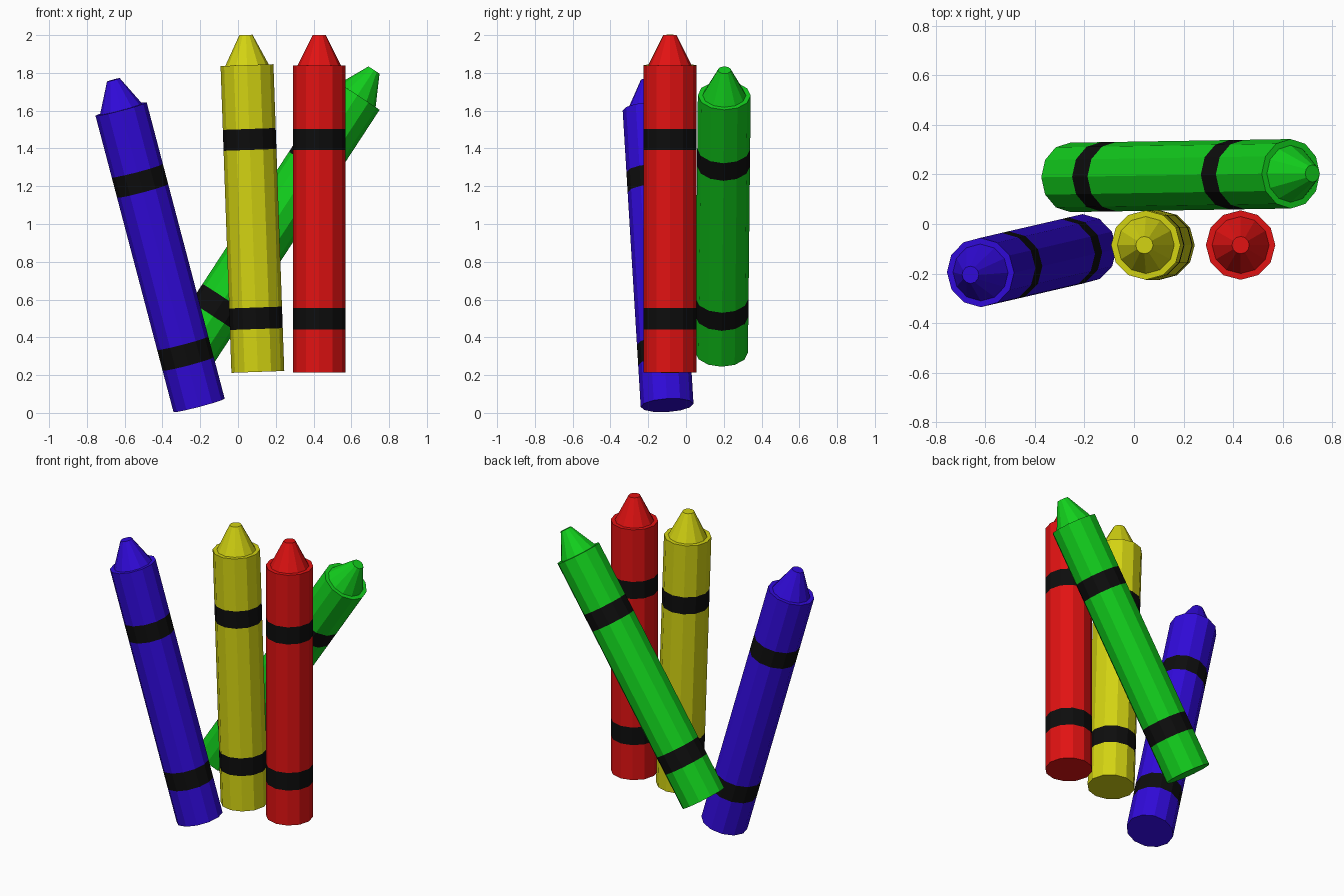
import bpy, bmesh, math
from mathutils import Vector

if "Cube" in bpy.data.objects:
    bpy.data.objects.remove(bpy.data.objects["Cube"])

SIDES = 12
# crayon profile from bottom to tip: (radius, distance along the axis)
PROFILE = [(0.14, 0), (0.14, 0.227), (0.14, 0.341), (0.14, 1.176), (0.14, 1.287),
           (0.14, 1.625), (0.115, 1.625), (0.035, 1.785)]
BANDS = (1, 3)  # profile segments covered by the black stripes


def material(name, rgb):
    m = bpy.data.materials.new(name)
    m.diffuse_color = (*rgb, 1)
    m.use_nodes = True
    m.node_tree.nodes["Principled BSDF"].inputs["Base Color"].default_value = m.diffuse_color
    return m


black = material("black", (0.004, 0.004, 0.004))


def crayon(name, rgb, base, tip):
    bm = bmesh.new()
    rings = []
    for r, z in PROFILE:
        rings.append([bm.verts.new((r * math.cos(2 * math.pi * i / SIDES),
                                    r * math.sin(2 * math.pi * i / SIDES), z))
                      for i in range(SIDES)])
    for k in range(len(rings) - 1):
        a, b = rings[k], rings[k + 1]
        for i in range(SIDES):
            j = (i + 1) % SIDES
            f = bm.faces.new((a[i], a[j], b[j], b[i]))
            f.material_index = 1 if k in BANDS else 0
    bm.faces.new(rings[0][::-1])
    bm.faces.new(rings[-1])
    me = bpy.data.meshes.new(name)
    bm.to_mesh(me)
    bm.free()
    me.materials.append(material(name + "_wax", rgb))
    me.materials.append(black)
    ob = bpy.data.objects.new(name, me)
    bpy.context.collection.objects.link(ob)
    # lean the crayon so that its axis runs from base to tip
    ob.location = base
    axis = Vector(tip) - Vector(base)
    ob.rotation_euler = Vector((0, 0, 1)).rotation_difference(axis).to_euler()


crayon("red_crayon", (0.75, 0.006, 0.006), (0.43, -0.085, 0.215), (0.43, -0.085, 2.0))
crayon("yellow_crayon", (0.65, 0.65, 0.006), (0.105, -0.085, 0.217), (0.042, -0.085, 2.0))
crayon("blue_crayon", (0.03, 0.003, 0.7), (-0.206, -0.10, 0.04), (-0.66, -0.205, 1.764))
crayon("green_crayon", (0.006, 0.62, 0.012), (-0.257, 0.188, 0.321), (0.72, 0.204, 1.815))
